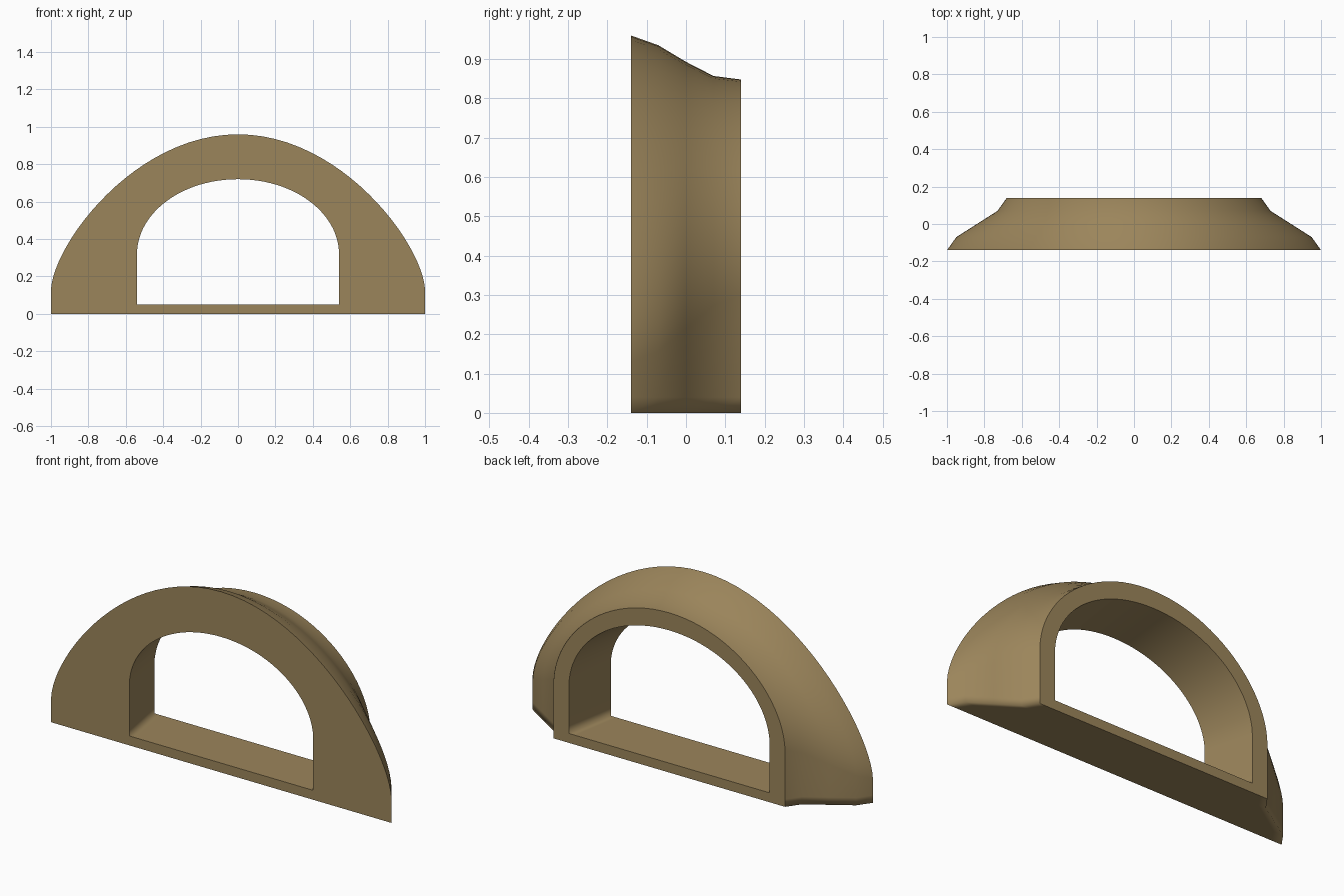
import bpy
import bmesh

old = bpy.data.objects.get("Cube")
if old:
    bpy.data.objects.remove(old, do_unlink=True)

# Material
tan = bpy.data.materials.new("tan")
tan.use_nodes = True
color = (0.33, 0.235, 0.105, 1)
tan.diffuse_color = color
tan.node_tree.nodes["Principled BSDF"].inputs["Base Color"].default_value = color

STEPS = 24


def lerp(a, b, t):
    return a + (b - a) * t


def arch(width, floor, spring, top, rise, shoulder):
    """Closed arch outline: straight legs, a curved crown and a flat base."""
    side = [(width * 0.94, floor), (width, floor), (width, floor + 0.04)]
    ctrl = [(width, spring), (width * 0.985, spring + rise * (top - spring)),
            (width * shoulder, top), (0, top)]
    for i in range(STEPS + 1):
        t = i / STEPS
        k = ((1 - t) ** 3, 3 * t * (1 - t) ** 2, 3 * t * t * (1 - t), t ** 3)
        side.append(tuple(sum(w * p[a] for w, p in zip(k, ctrl)) for a in (0, 1)))
    return side + [(-x, z) for x, z in reversed(side[:-1])]


# Outer sections from front to back: depth, half width, crown height
sections = [(-0.14, 1.0, 0.96), (-0.07, 0.95, 0.935), (0, 0.84, 0.893),
            (0.07, 0.73, 0.857), (0.14, 0.68, 0.848)]

bm = bmesh.new()
outer, inner = [], []
for y, width, top in sections:
    s = (1 - width) / 0.32
    d = (y + 0.14) / 0.28
    out_pts = arch(width, 0, lerp(0.13, 0.30, s), top, lerp(0.30, 0.50, s), 0.55)
    in_pts = arch(lerp(0.54, 0.59, d), 0.05, lerp(0.33, 0.31, d),
                  lerp(0.72, 0.755, d), 0.55, 0.55)
    outer.append([bm.verts.new((x, y, z)) for x, z in out_pts])
    inner.append([bm.verts.new((x, y, z)) for x, z in in_pts])


def bridge(a, b):
    n = len(a)
    return [bm.faces.new((a[i], a[(i + 1) % n], b[(i + 1) % n], b[i])) for i in range(n)]


# Outer skin, tunnel lining, then the flat front and back faces
for loops in (outer, inner):
    for a, b in zip(loops, loops[1:]):
        bridge(a, b)
caps = bridge(outer[0], inner[0]) + bridge(outer[-1], inner[-1])
bmesh.ops.recalc_face_normals(bm, faces=bm.faces)

# Smooth everywhere except the rims of the flat faces
cap_set = set(caps)
for f in bm.faces:
    f.smooth = f not in cap_set
for e in bm.edges:
    if sum(f in cap_set for f in e.link_faces) == 1:
        e.smooth = False

mesh = bpy.data.meshes.new("flared_arch")
bm.to_mesh(mesh)
bm.free()
mesh.materials.append(tan)
bpy.context.collection.objects.link(bpy.data.objects.new("flared_arch", mesh))
